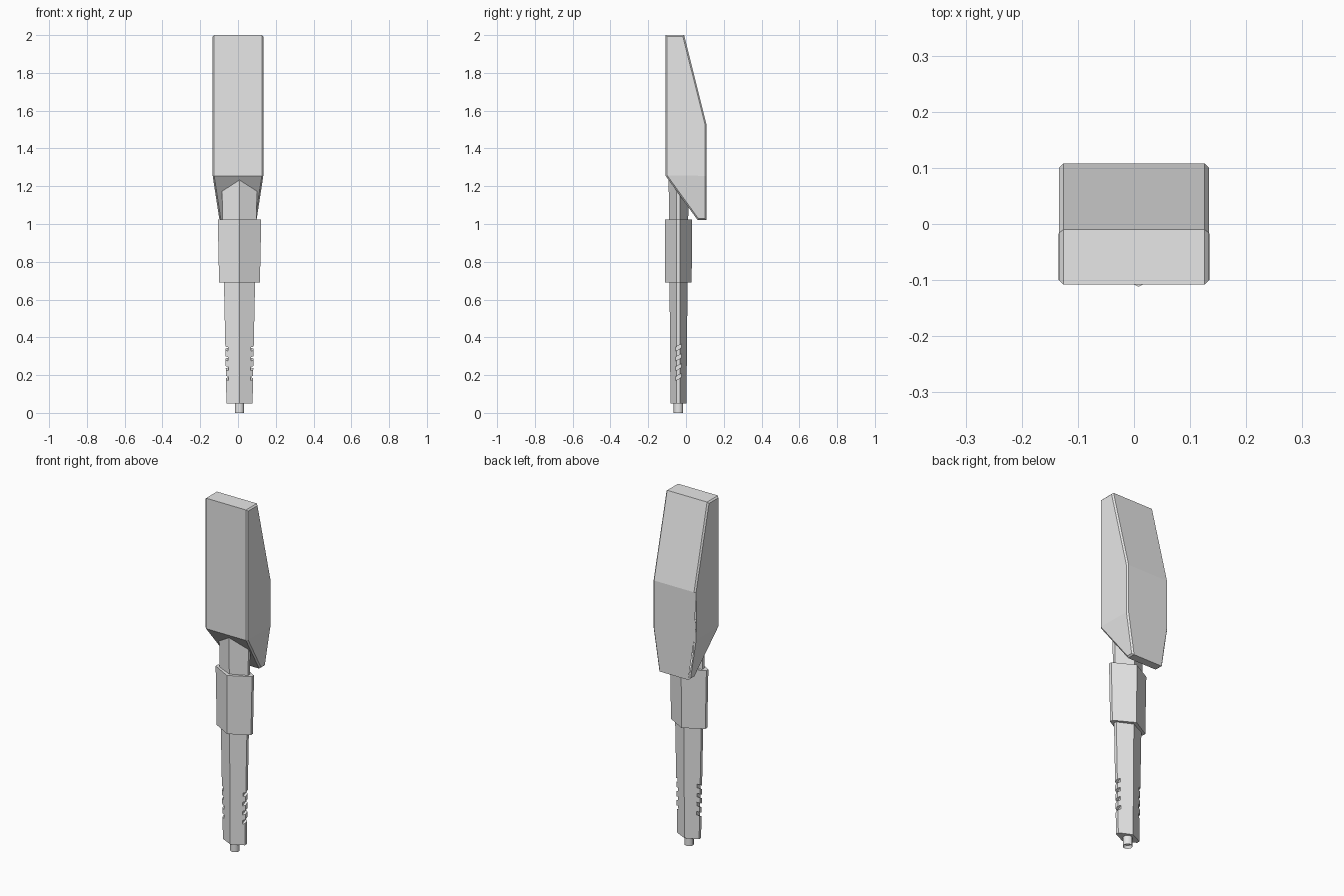
import bpy, bmesh
from mathutils import Matrix, Vector

cube = bpy.data.objects.get("Cube")
if cube:
    bpy.data.objects.remove(cube, do_unlink=True)

grey = bpy.data.materials.new("plain grey")
grey.use_nodes = True
colour = (0.8, 0.8, 0.8, 1)
grey.diffuse_color = colour
grey.node_tree.nodes["Principled BSDF"].inputs["Base Color"].default_value = colour

AXIS_X, AXIS_Y = 0.008, -0.04      # centre line of the handle parts


def finish(bm, name):
    bmesh.ops.recalc_face_normals(bm, faces=bm.faces)
    mesh = bpy.data.meshes.new(name)
    bm.to_mesh(mesh)
    bm.free()
    mesh.materials.append(grey)
    obj = bpy.data.objects.new(name, mesh)
    bpy.context.collection.objects.link(obj)
    return obj


def loft(name, sections):
    """Join equal rings of points into a closed solid."""
    bm = bmesh.new()
    rings = [[bm.verts.new(p) for p in s] for s in sections]
    n = len(rings[0])
    for a, b in zip(rings, rings[1:]):
        for i in range(n):
            j = (i + 1) % n
            bm.faces.new((a[i], a[j], b[j], b[i]))
    bm.faces.new(rings[0])
    bm.faces.new(rings[-1])
    return finish(bm, name)


def ridged_section(z, half, front, back, flat=0.009):
    """Flattened hexagon with a ridge at the front and the back."""
    x, y = AXIS_X, AXIS_Y
    return [(x, front, z), (x + half, y - flat, z), (x + half, y + flat, z),
            (x, back, z), (x - half, y + flat, z), (x - half, y - flat, z)]


# Head: side profile pulled across x, narrowing below the shoulder
SHOULDER, BOTTOM = 1.255, 1.02
profile = [(-0.108, SHOULDER), (-0.108, 2), (-0.01, 2), (0.108, 1.53),
           (0.108, SHOULDER), (0.108, BOTTOM), (0.062, BOTTOM)]


def half_width(z):
    return 0.134 - 0.036 * max(0, SHOULDER - z) / (SHOULDER - BOTTOM)


bm = bmesh.new()
sides = [[bm.verts.new((s * half_width(z), y, z)) for y, z in profile] for s in (-1, 1)]
rim = set()
for i in range(len(profile)):
    j = (i + 1) % len(profile)
    rim.add(bm.faces.new((sides[0][i], sides[0][j], sides[1][j], sides[1][i])))
for v in sides:
    bm.faces.new(v[:5])
    bm.faces.new([v[0]] + v[4:])
edges = [e for e in bm.edges if sum(f in rim for f in e.link_faces) == 1]
bmesh.ops.bevel(bm, geom=edges, offset=0.008, offset_type='OFFSET',
                segments=1, affect='EDGES')
finish(bm, "head")

# Handle: tapered ridged bar running up into the head
Z0, Z1 = 0.05, 1.25
handle = loft("handle", [ridged_section(Z0, 0.069, -0.082, 0.002),
                         ridged_section(Z1, 0.094, -0.092, 0.014)])

# Grip notches: slanted cuts along both edges of the handle
bm = bmesh.new()
for z in (0.19, 0.242, 0.294, 0.346):
    half = 0.069 + 0.025 * (z - Z0) / (Z1 - Z0)
    for s in (-1, 1):
        bmesh.ops.create_cube(bm, size=1, matrix=(
            Matrix.Translation(Vector((AXIS_X + s * half, AXIS_Y, z)))
            @ Matrix.Rotation(0.5, 4, 'X')
            @ Matrix.Diagonal((0.028, 0.12, 0.018, 1))))
cutter = finish(bm, "notch_cutter")
cutter.hide_render = True
cut = handle.modifiers.new("notches", 'BOOLEAN')
cut.operation = 'DIFFERENCE'
cut.solver = 'EXACT'
cut.object = cutter
graph = bpy.context.evaluated_depsgraph_get()
carved = bpy.data.meshes.new_from_object(handle.evaluated_get(graph))
handle.modifiers.clear()
handle.data = carved
bpy.data.objects.remove(cutter, do_unlink=True)

# Sleeve: thicker collar below the head
loft("sleeve", [ridged_section(0.69, 0.108, -0.11, 0.03),
                ridged_section(1.025, 0.115, -0.112, 0.032)])

# End peg with a shallow hollow underneath
bm = bmesh.new()
bmesh.ops.create_cone(bm, cap_ends=True, segments=12, radius1=0.025, radius2=0.025,
                      depth=0.06, matrix=Matrix.Translation((AXIS_X, AXIS_Y, 0.03)))
under = [min(bm.faces, key=lambda f: f.calc_center_median().z)]
bmesh.ops.inset_region(bm, faces=under, thickness=0.008)
bmesh.ops.translate(bm, verts=under[0].verts, vec=(0, 0, 0.015))
peg = finish(bm, "end_peg")
bpy.context.view_layer.objects.active = peg
peg.select_set(True)
bpy.ops.object.shade_smooth_by_angle()
